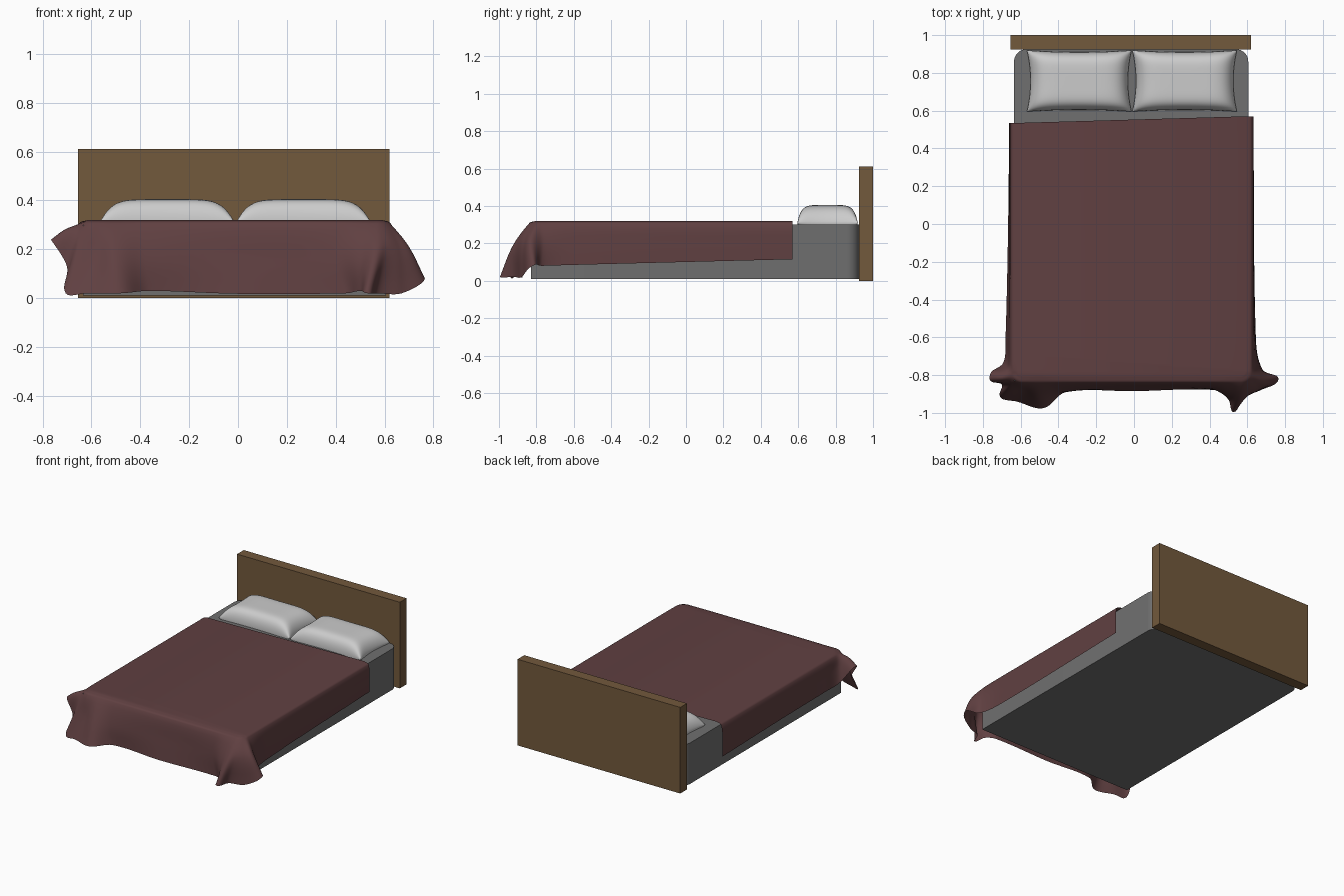
import bpy, bmesh, math
from mathutils import Vector
from mathutils.geometry import interpolate_bezier

if "Cube" in bpy.data.objects:
    bpy.data.objects.remove(bpy.data.objects["Cube"])


def material(name, rgb):
    m = bpy.data.materials.new(name)
    m.diffuse_color = (*rgb, 1)
    m.use_nodes = True
    m.node_tree.nodes["Principled BSDF"].inputs["Base Color"].default_value = m.diffuse_color
    return m


def finish(name, bm, mat=None, smooth=None):
    bmesh.ops.recalc_face_normals(bm, faces=bm.faces)
    me = bpy.data.meshes.new(name)
    bm.to_mesh(me)
    bm.free()
    ob = bpy.data.objects.new(name, me)
    bpy.context.collection.objects.link(ob)
    if mat:
        me.materials.append(mat)
    if smooth:
        bpy.ops.object.select_all(action='DESELECT')
        ob.select_set(True)
        bpy.context.view_layer.objects.active = ob
        bpy.ops.object.shade_smooth_by_angle(angle=math.radians(smooth))
    return ob


def box(lo, hi):
    bm = bmesh.new()
    bmesh.ops.create_cube(bm, size=1)
    for v in bm.verts:
        v.co = [a + (c + .5) * (b - a) for a, b, c in zip(lo, hi, v.co)]
    return bm


def spline(pts, n):
    """Smooth curve through pts, n steps per span, handles scaled to span length."""
    last = len(pts) - 1
    tan = [(pts[min(i + 1, last)] - pts[max(i - 1, 0)]).normalized() for i in range(last + 1)]
    out = [pts[0]]
    for i in range(last):
        a, b = pts[i], pts[i + 1]
        d = (b - a).length / 3
        out += interpolate_bezier(a, a + tan[i] * d, b - tan[i + 1] * d, b, n + 1)[1:]
    return out


wood = material("wood", (.17, .10, .045))
dark_grey = material("dark_grey", (.16, .16, .16))
maroon = material("maroon", (.117, .051, .053))

# Headboard
finish("headboard", box((-.655, .925, 0), (.62, 1, .61)), wood)

# Mattress, with the two upright head corners rounded
bm = box((-.635, -.83, .01), (.605, .925, .30))
edges = [e for e in bm.edges if all(v.co.y > .9 for v in e.verts)
         and abs(e.verts[0].co.z - e.verts[1].co.z) > .1]
bmesh.ops.bevel(bm, geom=edges, offset=.065, segments=8, profile=.5, affect='EDGES')
finish("mattress", bm, dark_grey, 30)

# Pillows: puffed grid with pinched sides, mirrored below the seam
bm = bmesh.new()
bmesh.ops.create_grid(bm, x_segments=36, y_segments=28, size=1)
for p in bm.verts:
    u, v = (math.sin(c * math.pi / 2) for c in p.co.xy)
    puff = max(0, 1 - u ** 6) ** .7 * max(0, 1 - v ** 6) ** .5
    p.co = (.277 * u * (1 - .07 * (1 - v * v)), .162 * v * (1 - .06 * (1 - u * u)), .095 * puff)
left = finish("left_pillow", bm, None, 60)
left.location = (-.29, .757, .31)
mirror = left.modifiers.new("underside", 'MIRROR')
mirror.use_axis = (False, False, True)
right = left.copy()
right.name = "right_pillow"
right.location.x = .268
bpy.context.collection.objects.link(right)

# Blanket drape: (mid point, hem point) from left head round the foot to right head
drape = [
    (-.66, .535, .20, -.66, .535, .085),
    (-.66, -.10, .21, -.668, -.10, .105),
    (-.665, -.60, .22, -.68, -.60, .12),
    (-.67, -.74, .23, -.69, -.73, .13),
    (-.71, -.81, .28, -.765, -.81, .24),
    (-.665, -.845, .24, -.70, -.85, .13),
    (-.65, -.87, .19, -.705, -.92, .02),
    (-.58, -.885, .17, -.62, -.94, .02),
    (-.50, -.92, .16, -.48, -.975, .02),
    (-.38, -.885, .16, -.36, -.89, .03),
    (0, -.865, .16, 0, -.885, .018),
    (.40, -.87, .16, .44, -.88, .02),
    (.50, -.91, .16, .50, -.93, .03),
    (.56, -.93, .18, .53, -.995, .02),
    (.61, -.90, .20, .57, -.92, .02),
    (.66, -.87, .20, .67, -.88, .02),
    (.70, -.83, .21, .765, -.82, .08),
    (.66, -.76, .20, .68, -.77, .08),
    (.64, -.60, .20, .645, -.60, .085),
    (.632, .57, .20, .632, .57, .115),
]
mids = spline([Vector(d[:3]) for d in drape], 8)
hems = spline([Vector(d[3:]) for d in drape], 8)
bm = bmesh.new()
columns = []
for mid, hem in zip(mids, hems):
    # rim follows the rounded outline of the mattress top
    core = Vector((min(max(mid.x, -.59), .565), max(mid.y, -.78), 0))
    out = (Vector((mid.x, mid.y, 0)) - core).normalized()
    inner = core + out * .025 + Vector((0, 0, .32))
    rim = core + out * .06 + Vector((0, 0, .305))
    columns.append([bm.verts.new(p) for p in spline([inner, rim, mid, hem], 5)])
for a, b in zip(columns, columns[1:]):
    for i in range(len(a) - 1):
        bm.faces.new((a[i], a[i + 1], b[i + 1], b[i]))
bm.faces.new([c[0] for c in columns])
finish("blanket", bm, maroon, 60)
